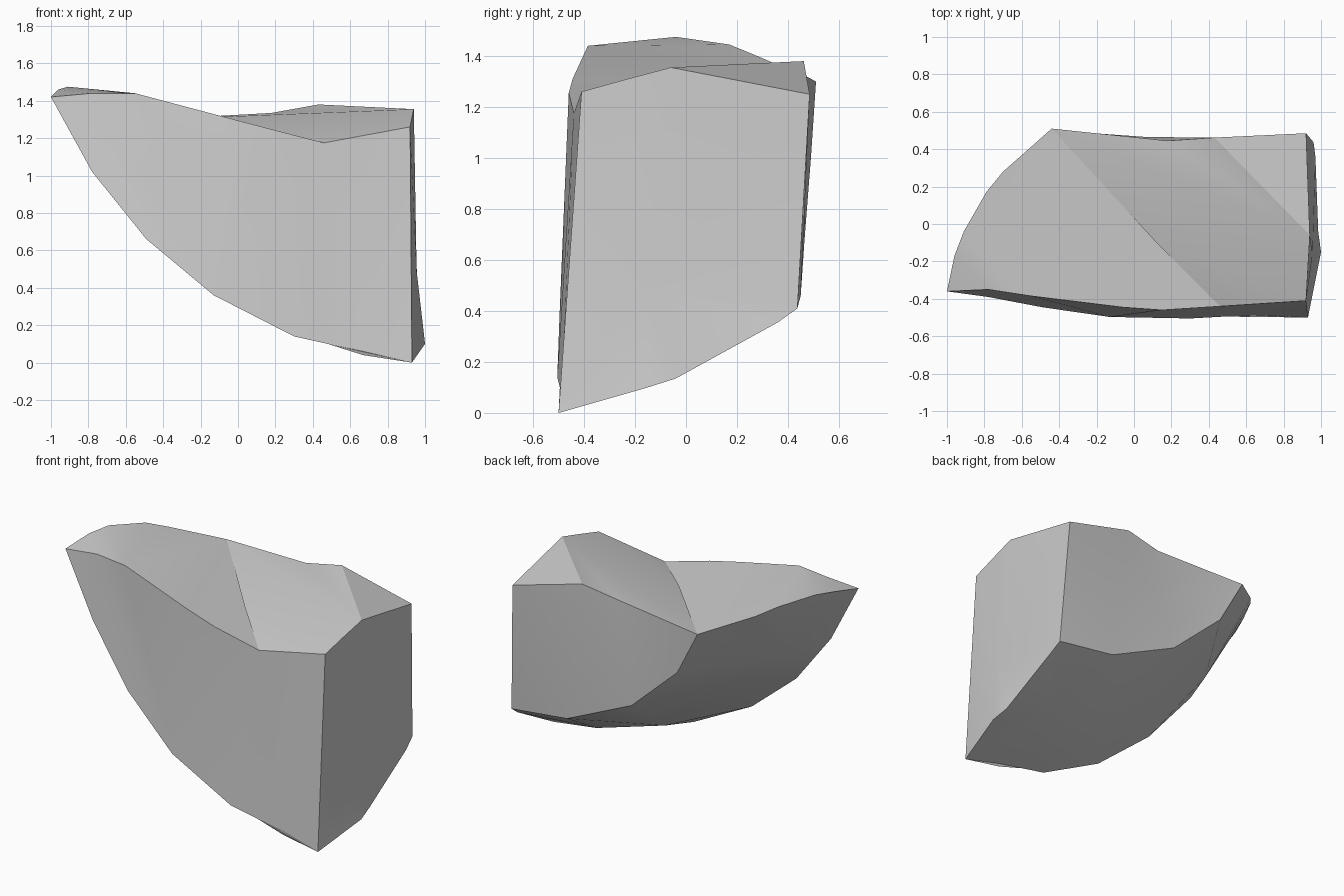
import bpy
import bmesh
from math import radians

cube = bpy.data.objects.get("Cube")
if cube:
    bpy.data.objects.remove(cube, do_unlink=True)

bm = bmesh.new()


def chain(*points):
    return [bm.verts.new(p) for p in points]


def strip(a, b):
    """Triangulate between two edge chains, always taking the shorter rung."""
    i = j = 0
    while i < len(a) - 1 or j < len(b) - 1:
        step_a = j == len(b) - 1
        if i < len(a) - 1 and j < len(b) - 1:
            step_a = (a[i + 1].co - b[j].co).length < (a[i].co - b[j + 1].co).length
        tri = [a[i], b[j], a[i + 1] if step_a else b[j + 1]]
        if step_a:
            i += 1
        else:
            j += 1
        if len(set(tri)) == 3:
            bm.faces.new(tri)


# Shared corners of the rock
tip, foot, dip = chain((-1, -.36, 1.42), (.93, -.5, 0), (.46, -.44, 1.175))
back_corner, peak = chain((-.44, .51, 1.3), (.43, .462, 1.38))
right_top, right_low = chain((.92, .485, 1.25), (.96, .437, .41))

# Edge chains
front_low = chain((-.78, -.39, 1.02), (-.49, -.445, .66), (-.13, -.497, .36),
                  (.3, -.505, .14), (.48, -.495, .1), (.67, -.49, .04))
front_rim = chain((-.78, -.35, 1.44), (-.55, -.385, 1.44), (-.06, -.445, 1.31),
                  (.15, -.46, 1.255))
left_rim = chain((-.96, -.17, 1.46), (-.91, -.04, 1.475), (-.79, .17, 1.445), (-.7, .28, 1.4))
right_rim = chain((.92, -.41, 1.26), (.93, -.23, 1.31), (.94, -.06, 1.355))
back_rim = chain((.18, .445, 1.335))
back_low = chain((-.28, .49, 1), (.07, .465, .68), (.55, .45, .46))
right_edge = chain((.97, .36, .355), (.985, -.04, .135), (1, -.15, .1))

# Inner points that bend the broad surfaces
right_middle = chain((.955, -.16, .49))
top_valley = chain((.12, -.1, 1.235))
belly = chain((-.64, -.08, .98), (-.32, 0, .77), (.15, 0, .35), (.65, 0, .2))

# Front: narrow left facet, then the main wall
strip([tip, front_rim[0]], [tip] + front_low[:3])
strip(front_rim + [dip, right_rim[0]], front_low[2:] + [foot])
# Right wall, bent outward near the bottom
right_bend = [foot] + right_middle + [right_low]
strip(right_rim + [right_top], right_bend)
strip(right_bend, [foot] + right_edge[::-1] + [right_low])
# Back wall
strip([back_corner] + back_rim + [peak, right_top], [back_corner] + back_low + [right_low])
# Top: left slope and right slope meeting in a valley, and the corner facet
valley = [dip] + top_valley + [back_corner]
left_outline = [dip] + front_rim[::-1] + [tip]
strip(left_outline[::-1] + top_valley, [tip] + left_rim + [back_corner])
bm.faces.new((top_valley[0], dip, right_rim[0]))
strip(top_valley + [back_corner] + back_rim + [peak], right_rim)
bm.faces.new((peak, right_top, right_rim[-1]))
# Curved underside
keel = [tip] + belly + [foot]
strip([tip] + front_low + [foot], keel)
strip(keel, [tip] + left_rim + [back_corner] + back_low + [right_low] + right_edge + [foot])

bmesh.ops.recalc_face_normals(bm, faces=bm.faces)
mesh = bpy.data.meshes.new("rock_chunk")
bm.to_mesh(mesh)
bm.free()

grey = bpy.data.materials.new("stone_grey")
grey.use_nodes = True
colour = (.6, .6, .6, 1)
grey.diffuse_color = colour
grey.node_tree.nodes["Principled BSDF"].inputs["Base Color"].default_value = colour
mesh.materials.append(grey)

rock = bpy.data.objects.new("rock_chunk", mesh)
bpy.context.collection.objects.link(rock)
bpy.ops.object.select_all(action="DESELECT")
rock.select_set(True)
bpy.context.view_layer.objects.active = rock
bpy.ops.object.shade_smooth_by_angle(angle=radians(25))
